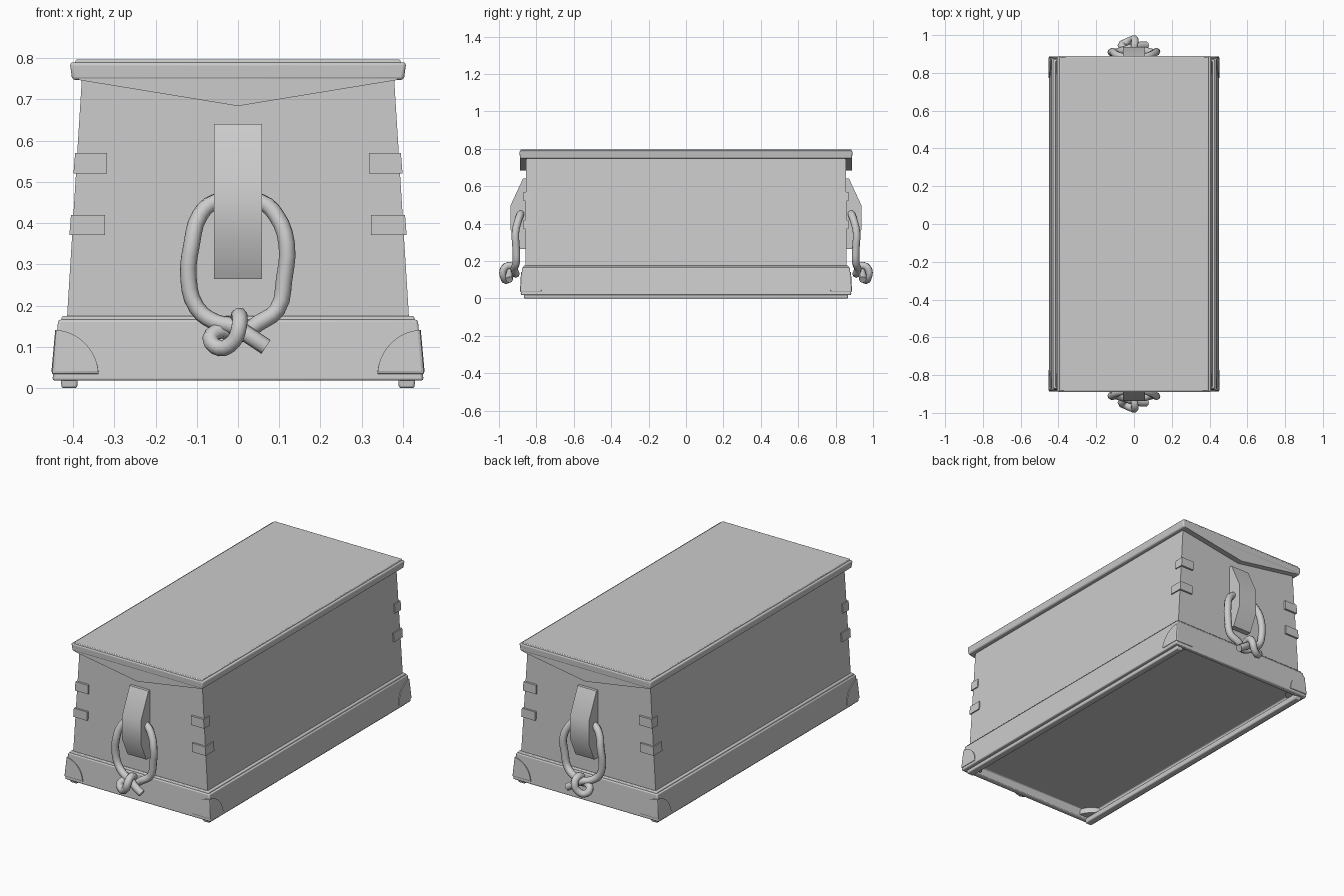
import bpy, bmesh, math
from mathutils import Vector

if "Cube" in bpy.data.objects:
    bpy.data.objects.remove(bpy.data.objects["Cube"])


def finish(ob, bevel=0, segments=2, mirror=(), angle=30):
    if bevel:
        m = ob.modifiers.new("bevel", 'BEVEL')
        m.width, m.segments = bevel, segments
        m.limit_method, m.angle_limit = 'ANGLE', math.radians(40)
    if mirror:
        m = ob.modifiers.new("mirror", 'MIRROR')
        m.use_axis = ['x' in mirror, 'y' in mirror, False]
    bpy.ops.object.select_all(action='DESELECT')
    ob.select_set(True)
    bpy.context.view_layer.objects.active = ob
    if angle:
        bpy.ops.object.shade_smooth_by_angle(angle=math.radians(angle))
    return ob


def loft(name, a, b, recess=None, **kw):
    """Solid between two matching rings of points."""
    bm = bmesh.new()
    va, vb = [bm.verts.new(p) for p in a], [bm.verts.new(p) for p in b]
    n = len(va)
    bottom = bm.faces.new(va)
    bm.faces.new(vb)
    for i in range(n):
        j = (i + 1) % n
        bm.faces.new((va[i], va[j], vb[j], vb[i]))
    bmesh.ops.recalc_face_normals(bm, faces=bm.faces)
    if recess:
        bmesh.ops.inset_region(bm, faces=[bottom], thickness=recess[0])
        ret = bmesh.ops.inset_region(bm, faces=[bottom], thickness=0.0005)
        bmesh.ops.translate(bm, verts=bottom.verts, vec=(0, 0, recess[1]))
    me = bpy.data.meshes.new(name)
    bm.to_mesh(me)
    bm.free()
    ob = bpy.data.objects.new(name, me)
    bpy.context.collection.objects.link(ob)
    return finish(ob, **kw)


def rect(x0, x1, y0, y1, z):
    return [(x0, y0, z), (x1, y0, z), (x1, y1, z), (x0, y1, z)]


def block(name, z0, hx0, hy0, z1, hx1, hy1, **kw):
    return loft(name, rect(-hx0, hx0, -hy0, hy0, z0), rect(-hx1, hx1, -hy1, hy1, z1), **kw)


# Tapered body, skirt with hollow underside, lid
block("chest_body", 0.1, 0.419, 0.86, 0.76, 0.378, 0.855, angle=0)
block("base_skirt", 0.018, 0.450, 0.884, 0.166, 0.436, 0.876, recess=(0.04, 0.05), bevel=0.006)
block("skirt_trim", 0.155, 0.430, 0.872, 0.175, 0.427, 0.869, bevel=0.004)
block("lid", 0.747, 0.402, 0.888, 0.790, 0.408, 0.890, bevel=0.008, segments=3)
block("lid_top_panel", 0.785, 0.396, 0.886, 0.797, 0.393, 0.884, bevel=0.003)

# Runners under the long sides
loft("runner", rect(0.390, 0.428, -0.865, 0.865, 0), rect(0.388, 0.430, -0.868, 0.868, 0.03),
     bevel=0.005, mirror='x')

# V-shaped lid drop at each end
drop = [(-0.400, 0.770), (-0.385, 0.747), (0, 0.684), (0.385, 0.747), (0.400, 0.770)]
loft("lid_end_drop", [(x, -0.887, z) for x, z in drop], [(x, -0.850, z) for x, z in drop],
     mirror='y', angle=0)

# Straps wrapped round the vertical corners
for name, z0, z1, outer, inner, yin in (("upper_corner_strap", 0.520, 0.570, 0.399, 0.318, 0.815),
                                        ("lower_corner_strap", 0.371, 0.420, 0.409, 0.323, 0.792)):
    loft(name, rect(inner, outer, -0.868, -yin, z0), rect(inner, outer - 0.004, -0.868, -yin, z1),
         mirror='xy', angle=0)

# Rounded caps on the bottom corners of the skirt
cap = block("bottom_corner_cap", 0.033, 0.453, 0.888, 0.166, 0.441, 0.881, bevel=0.008)
bpy.ops.mesh.primitive_uv_sphere_add(segments=32, ring_count=24, radius=0.112,
                                     location=(0.45, -0.885, 0.03))
cutter = bpy.context.object
cutter.name = "cap_cutter"
cutter.hide_render = True
m = cap.modifiers.new("cut", 'BOOLEAN')
m.operation, m.solver, m.object = 'INTERSECT', 'EXACT', cutter
bpy.context.view_layer.objects.active = cap
for mod in [m.name for m in cap.modifiers]:
    bpy.ops.object.modifier_apply(modifier=mod)
bpy.data.objects.remove(cutter)
finish(cap, mirror='xy')

# Angular handle brackets on both ends
side = [(-0.850, 0.640), (-0.872, 0.640), (-0.937, 0.500), (-0.937, 0.365),
        (-0.890, 0.265), (-0.850, 0.265)]
loft("handle_bracket", [(-0.058, y, z) for y, z in side], [(0.058, y, z) for y, z in side],
     mirror='y', angle=45)

# Knotted rope handle: tail, loop through the bracket, then the knot
path = [(0.068, -0.945, 0.100), (0.030, -0.945, 0.125), (-0.010, -0.935, 0.150),
        (-0.055, -0.920, 0.160), (-0.100, -0.908, 0.195), (-0.120, -0.908, 0.265),
        (-0.112, -0.912, 0.350), (-0.092, -0.896, 0.420), (-0.055, -0.884, 0.452),
        (0.055, -0.884, 0.452), (0.092, -0.896, 0.420), (0.118, -0.912, 0.350),
        (0.112, -0.908, 0.265), (0.095, -0.908, 0.190), (0.050, -0.918, 0.158),
        (0.005, -0.910, 0.130), (-0.040, -0.925, 0.140), (-0.067, -0.945, 0.120),
        (-0.045, -0.960, 0.097), (-0.010, -0.975, 0.115), (0.003, -0.978, 0.150),
        (0.003, -0.950, 0.176), (0.000, -0.915, 0.165)]
curve = bpy.data.curves.new("rope_handle", 'CURVE')
curve.dimensions = '3D'
curve.bevel_depth, curve.bevel_resolution, curve.resolution_u = 0.020, 2, 3
curve.use_fill_caps = True
spline = curve.splines.new('BEZIER')
spline.bezier_points.add(len(path) - 1)
for bp, p in zip(spline.bezier_points, path):
    bp.co = p
    bp.handle_left_type = bp.handle_right_type = 'AUTO'
rope = bpy.data.objects.new("rope_handle", curve)
bpy.context.collection.objects.link(rope)
finish(rope, angle=0)
bpy.ops.object.convert(target='MESH')
finish(bpy.context.object, mirror='y', angle=50)
